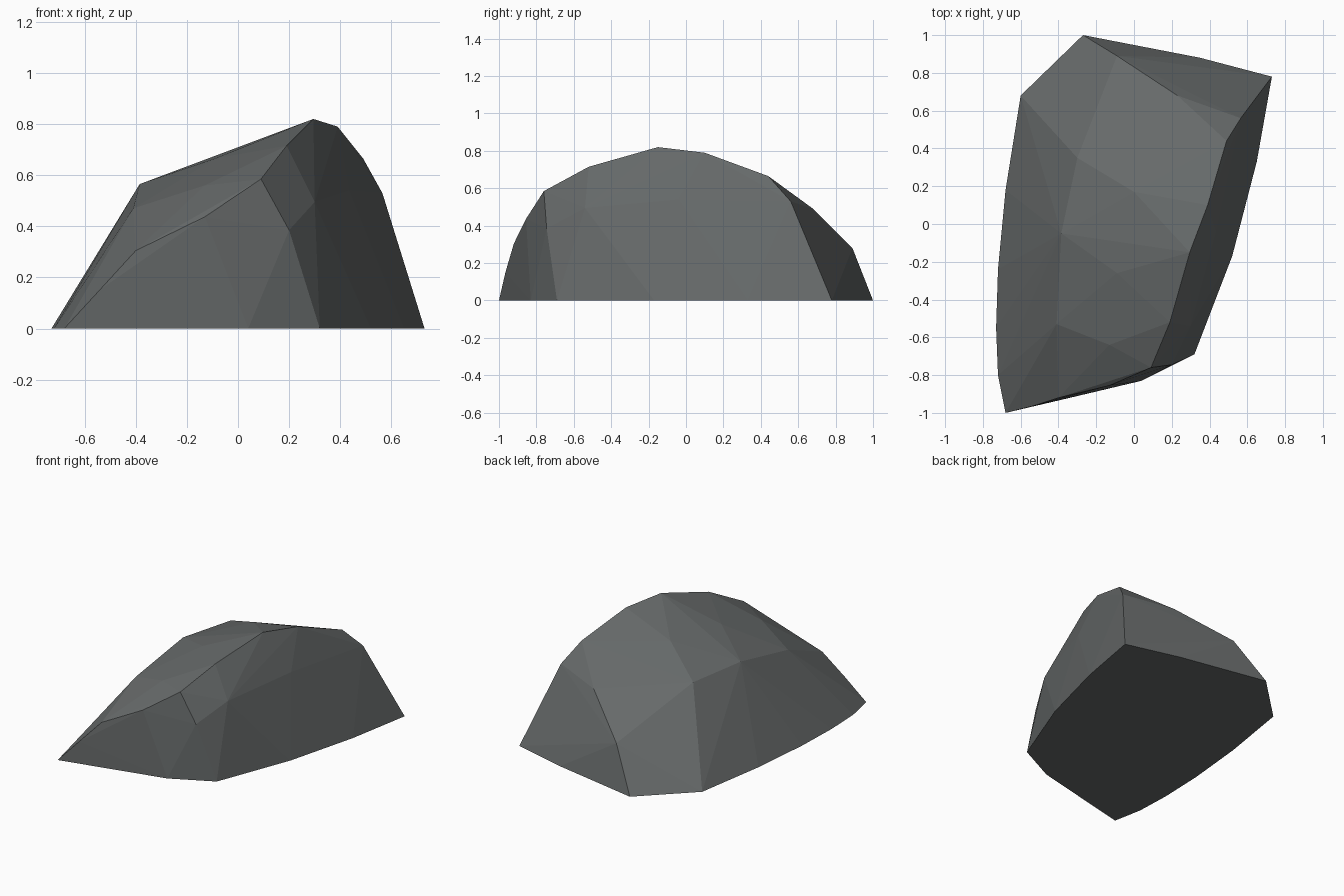
import bpy, bmesh

if "Cube" in bpy.data.objects:
    bpy.data.objects.remove(bpy.data.objects["Cube"])

# Flat outline where the boulder meets the ground
base = [(-.68, -1), (-.36, -.925), (.04, -.83), (.32, -.69), (.52, -.17), (.65, .33),
        (.73, .78), (.35, .88), (-.27, 1), (-.60, .68), (-.68, .18), (-.72, -.24),
        (-.73, -.55), (-.72, -.80)]

# Ridge running from the front peak over the top and down to the back right
ridge = [(.09, -.76, .585), (.19, -.52, .715), (.295, -.15, .82),
         (.39, .10, .79), (.49, .44, .665), (.565, .56, .53)]

# Front rim, back rim, left crease, top and side facet corners
front = [(-.54, -.965, .152), (-.40, -.92, .305), (-.13, -.855, .437), (.20, -.745, .385)]
back = [(.23, .68, .49), (-.09, .89, .28)]
left = [(-.41, -.53, .47), (-.385, -.05, .565), (-.30, .35, .552)]
top = [(-.13, -.64, .56), (-.09, -.26, .665), (0, .17, .69)]
right = [(.30, -.54, .495), (.435, -.04, .54)]

# Chiselled boulder: flat facets stretched over the corner points
bm = bmesh.new()
for p in [(x, y, 0) for x, y in base] + ridge + front + back + left + top + right:
    bm.verts.new(p)
hull = bmesh.ops.convex_hull(bm, input=bm.verts)
loose = {v for v in hull["geom_interior"] + hull["geom_unused"]
         if isinstance(v, bmesh.types.BMVert)}
bmesh.ops.delete(bm, geom=list(loose), context='VERTS')
bmesh.ops.recalc_face_normals(bm, faces=bm.faces)

mesh = bpy.data.meshes.new("boulder")
bm.to_mesh(mesh)
bm.free()

stone = bpy.data.materials.new("grey stone")
stone.diffuse_color = (.132, .142, .142, 1)
stone.use_nodes = True
stone.node_tree.nodes["Principled BSDF"].inputs["Base Color"].default_value = stone.diffuse_color
mesh.materials.append(stone)
bpy.context.collection.objects.link(bpy.data.objects.new("boulder", mesh))
